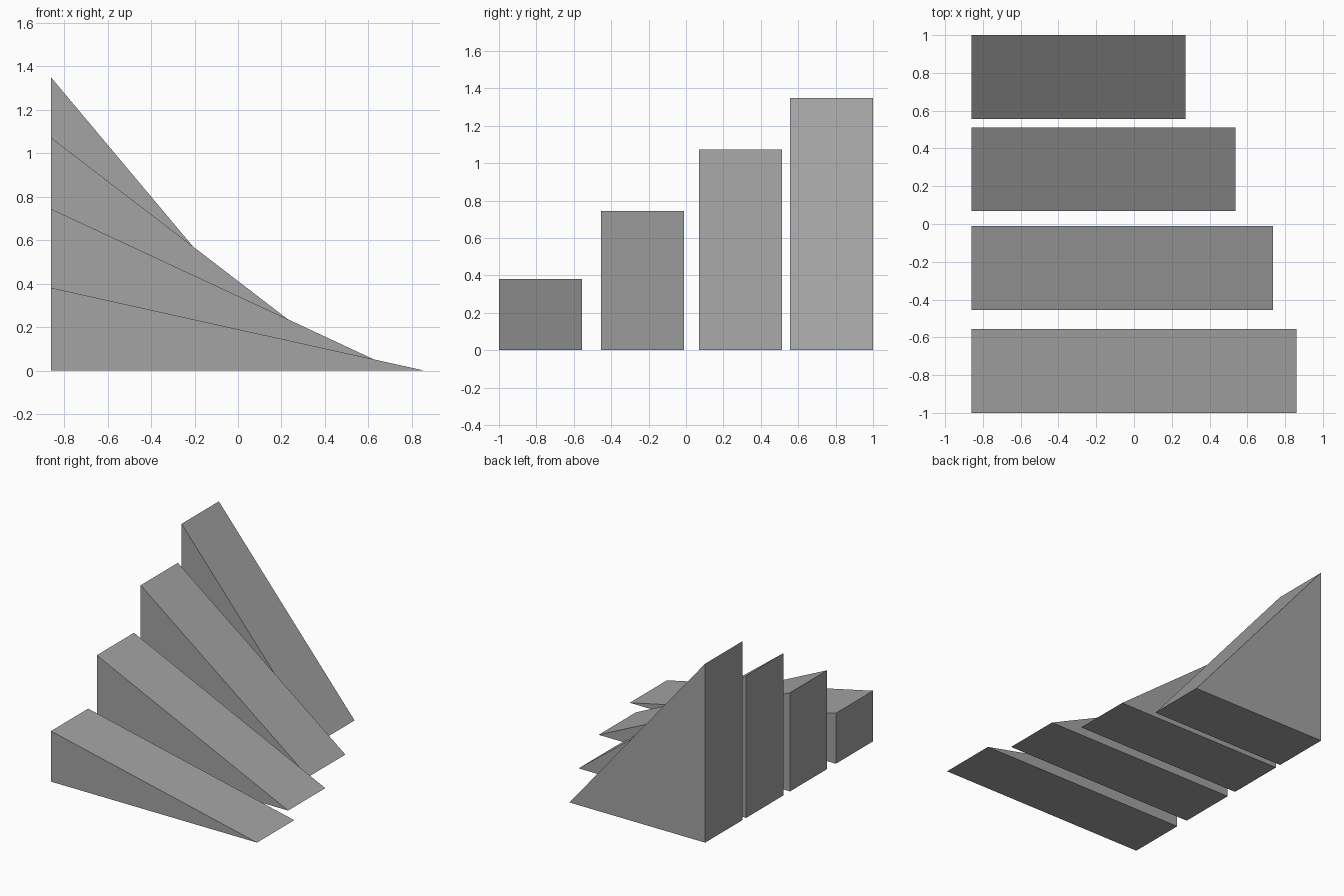
import bpy, bmesh, math

if "Cube" in bpy.data.objects:
    bpy.data.objects.remove(bpy.data.objects["Cube"])

grey = bpy.data.materials.new("plain grey")
grey.diffuse_color = (0.37, 0.37, 0.37, 1)
grey.use_nodes = True
grey.node_tree.nodes["Principled BSDF"].inputs["Base Color"].default_value = grey.diffuse_color

SLOPE = 1.761     # every ramp has the same sloping length
WIDTH = 0.443
BACK = -0.86      # shared plane of the vertical ends


def wedge(name, angle, y0):
    """Right-triangle ramp, extruded along y."""
    base = SLOPE * math.cos(math.radians(angle))
    height = SLOPE * math.sin(math.radians(angle))
    bm = bmesh.new()
    profile = [(BACK, 0), (BACK + base, 0), (BACK, height)]
    face = bm.faces.new([bm.verts.new((x, y0, z)) for x, z in profile])
    ext = bmesh.ops.extrude_face_region(bm, geom=[face])
    verts = [g for g in ext["geom"] if isinstance(g, bmesh.types.BMVert)]
    bmesh.ops.translate(bm, verts=verts, vec=(0, WIDTH, 0))
    bmesh.ops.recalc_face_normals(bm, faces=bm.faces[:])
    mesh = bpy.data.meshes.new(name)
    bm.to_mesh(mesh)
    bm.free()
    mesh.materials.append(grey)
    bpy.context.collection.objects.link(bpy.data.objects.new(name, mesh))


# Four ramps, each 12.5 degrees steeper than the last
names = ["shallow_ramp", "medium_ramp", "steep_ramp", "steepest_ramp"]
for i, (name, y0) in enumerate(zip(names, (-1.0, -0.454, 0.069, 0.557))):
    wedge(name, 12.5 * (i + 1), y0)
